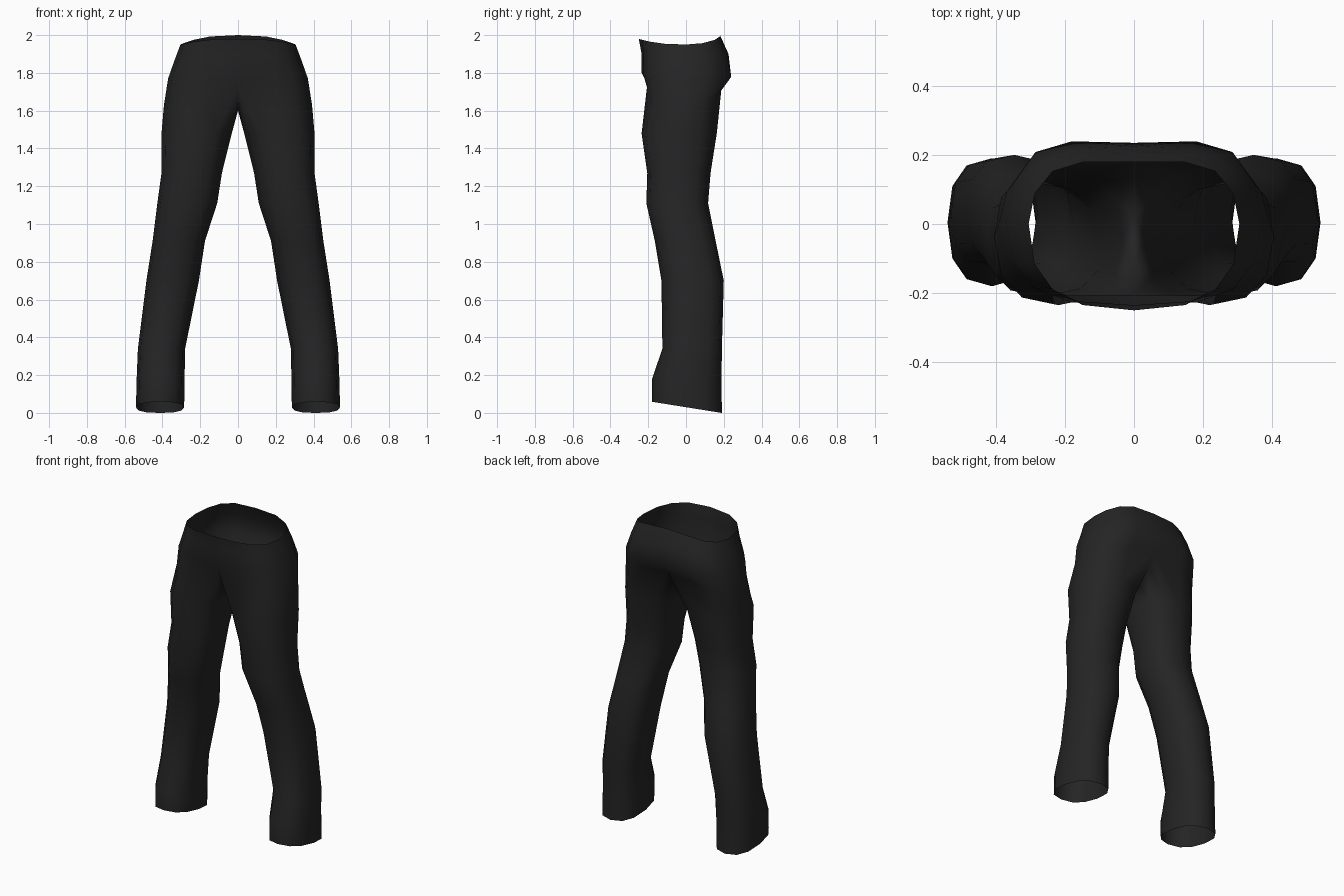
import bpy, bmesh, math

if "Cube" in bpy.data.objects:
    bpy.data.objects.remove(bpy.data.objects["Cube"])

N = 12  # sides of each trouser leg


def spow(v, p):
    return math.copysign(abs(v) ** p, v)


def leg_ring(z, x_in, x_out, y_front, y_back, tilt=0.0, p=0.82):
    """Closed rounded ring around one leg, starting at the front seam."""
    cx, rx = (x_in + x_out) / 2, (x_out - x_in) / 2
    cy, ry = (y_front + y_back) / 2, (y_back - y_front) / 2
    pts = []
    for i in range(N):
        a = math.radians(-120 + 360 * i / N)
        y = cy + ry * spow(math.sin(a), p)
        pts.append((cx + rx * spow(math.cos(a), p), y, z + tilt * y))
    return pts


def hip_ring(a, y_front, y_back, z_front, z_side, z_back, bulge_f, bulge_b):
    """Half ring from front centre, round the outside, to back centre."""
    pts = []
    for j in range(9):
        t = math.radians(-90 + 22.5 * j)
        s, c = math.sin(t), max(0.0, math.cos(t))
        front = s < 0
        depth = -y_front if front else y_back
        bulge = 1 + (bulge_f if front else bulge_b) * math.sin(2 * t) ** 2
        z_end = z_front if front else z_back
        x = 0.0 if j in (0, 8) else a * c ** 0.75
        pts.append((x, depth * bulge * spow(s, 0.8), z_side + (z_end - z_side) * s * s))
    return pts


# Leg profile from hem to thigh: z, inner x, outer x, front y, back y, tilt
legs = [
    (0.03, 0.285, 0.54, -0.18, 0.19, -0.16),
    (0.17, 0.283, 0.537, -0.18, 0.188, -0.05),
    (0.34, 0.28, 0.53, -0.125, 0.19),
    (0.70, 0.207, 0.485, -0.13, 0.20),
    (0.91, 0.175, 0.452, -0.165, 0.157),
    (1.11, 0.11, 0.427, -0.21, 0.117),
    (1.27, 0.085, 0.405, -0.205, 0.13),
    (1.48, 0.033, 0.405, -0.235, 0.163),
]
rings = [leg_ring(*r) for r in legs]

# Crotch ring: outer half plus the three points under the centre seam
crotch = hip_ring(0.392, -0.205, 0.185, 1.74, 1.63, 1.72, 0.15, 0.15)
rings.append(crotch + [(0, 0.13, 1.65), (0, 0.02, 1.6), (0, -0.12, 1.65)])

# Hips up to the waist edge
hips = [
    (0.37, -0.235, 0.235, 1.80, 1.77, 1.78, 0.06, 0.17),
    (0.335, -0.235, 0.225, 1.90, 1.87, 1.90, 0.03, 0.08),
    (0.305, -0.25, 0.18, 1.98, 1.95, 2.00, 0.0, 0.12),
]
rings += [hip_ring(*h) for h in hips]

# Skin the rings into one open cloth shell
bm = bmesh.new()
loops = [[bm.verts.new(p) for p in ring] for ring in rings]
for k in range(len(loops) - 1):
    lo, hi = loops[k], loops[k + 1]
    closed = len(hi) == N
    for i in range(N if closed else 8):
        n = (i + 1) % N
        bm.faces.new((lo[i], lo[n], hi[n], hi[i]))
for f in bm.faces:
    f.smooth = True

mesh = bpy.data.meshes.new("trousers")
bm.to_mesh(mesh)
bm.free()

cloth = bpy.data.materials.new("black cloth")
cloth.diffuse_color = (0.018, 0.018, 0.018, 1)
cloth.use_nodes = True
cloth.node_tree.nodes["Principled BSDF"].inputs["Base Color"].default_value = cloth.diffuse_color
mesh.materials.append(cloth)

trousers = bpy.data.objects.new("trousers", mesh)
bpy.context.collection.objects.link(trousers)

# Mirror to make the other leg, welded along the centre seam
mirror = trousers.modifiers.new("mirror", "MIRROR")
mirror.use_clip = True
mirror.merge_threshold = 0.001
